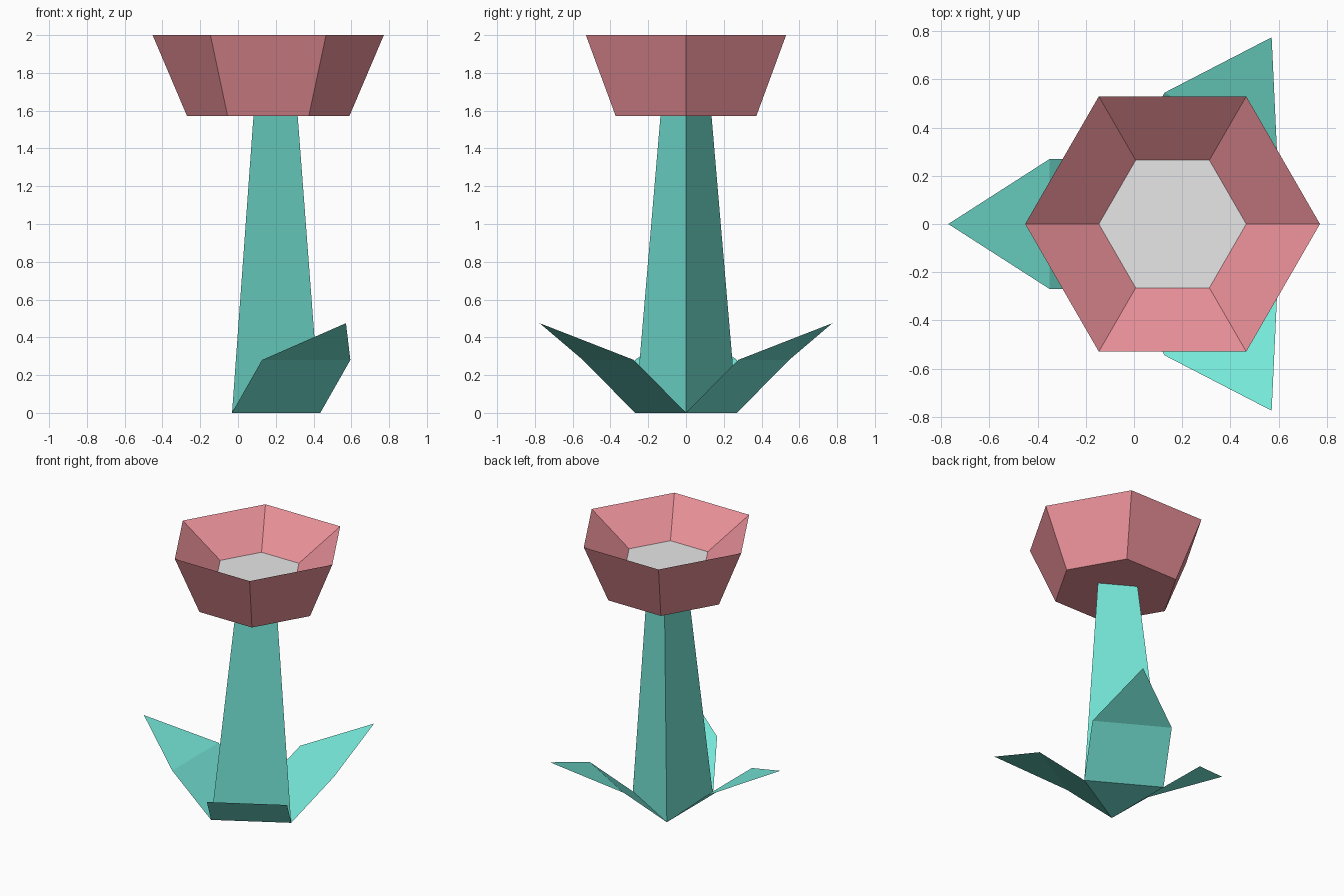
import bpy
import math

if "Cube" in bpy.data.objects:
    bpy.data.objects.remove(bpy.data.objects["Cube"])


def material(name, rgb):
    m = bpy.data.materials.new(name)
    m.diffuse_color = (*rgb, 1.0)
    m.use_nodes = True
    m.node_tree.nodes["Principled BSDF"].inputs["Base Color"].default_value = m.diffuse_color
    return m


TEAL = material("teal", (0.181, 0.807, 0.694))
PINK = material("pink", (0.799, 0.275, 0.310))
GREY = material("light grey", (0.8, 0.8, 0.8))


def ring(sides, radius, cx, z):
    """Regular polygon with one corner towards +x."""
    return [(cx + radius * math.cos(math.tau * i / sides),
             radius * math.sin(math.tau * i / sides), z) for i in range(sides)]


def build(name, verts, faces, mats):
    me = bpy.data.meshes.new(name)
    me.from_pydata(verts, [], faces)
    for m in mats:
        me.materials.append(m)
    ob = bpy.data.objects.new(name, me)
    bpy.context.collection.objects.link(ob)
    return ob


def loft(name, sides, sections, mats):
    """Join rings given as (radius, centre x, z), capping both ends."""
    verts = [v for r, cx, z in sections for v in ring(sides, r, cx, z)]
    faces = [tuple(reversed(range(sides)))]
    for s in range(len(sections) - 1):
        a, b = s * sides, (s + 1) * sides
        for i in range(sides):
            j = (i + 1) % sides
            faces.append((a + i, a + j, b + j, b + i))
    last = (len(sections) - 1) * sides
    faces.append(tuple(range(last, last + sides)))
    return build(name, verts, faces, mats)


BASE_X = 0.124   # stem centre at the ground
TOP_X = 0.16     # flower centre

# Three-sided tapering stem
loft("stem", 3, [(0.311, BASE_X, 0.0), (0.156, TOP_X, 1.572)], [TEAL])

# Six-sided flower cup with a sunken grey centre
cup = loft("flower_cup", 6, [(0.43, TOP_X, 1.572), (0.612, TOP_X, 2.0),
                             (0.306, TOP_X, 1.787)], [PINK, GREY])
cup.data.polygons[-1].material_index = 1

# Folded leaves, one growing from each bottom edge of the stem
HALF = 0.27
for n, angle in enumerate((60, 180, 300)):
    c, s = math.cos(math.radians(angle)), math.sin(math.radians(angle))
    outline = [(0.1555, -HALF, 0), (0.474, -HALF, 0.28), (0.895, 0, 0.475),
               (0.474, HALF, 0.28), (0.1555, HALF, 0)]
    verts = [(BASE_X + d * c - w * s, d * s + w * c, z) for d, w, z in outline]
    build(f"leaf_{n + 1}", verts, [(0, 1, 3, 4), (1, 2, 3)], [TEAL])
